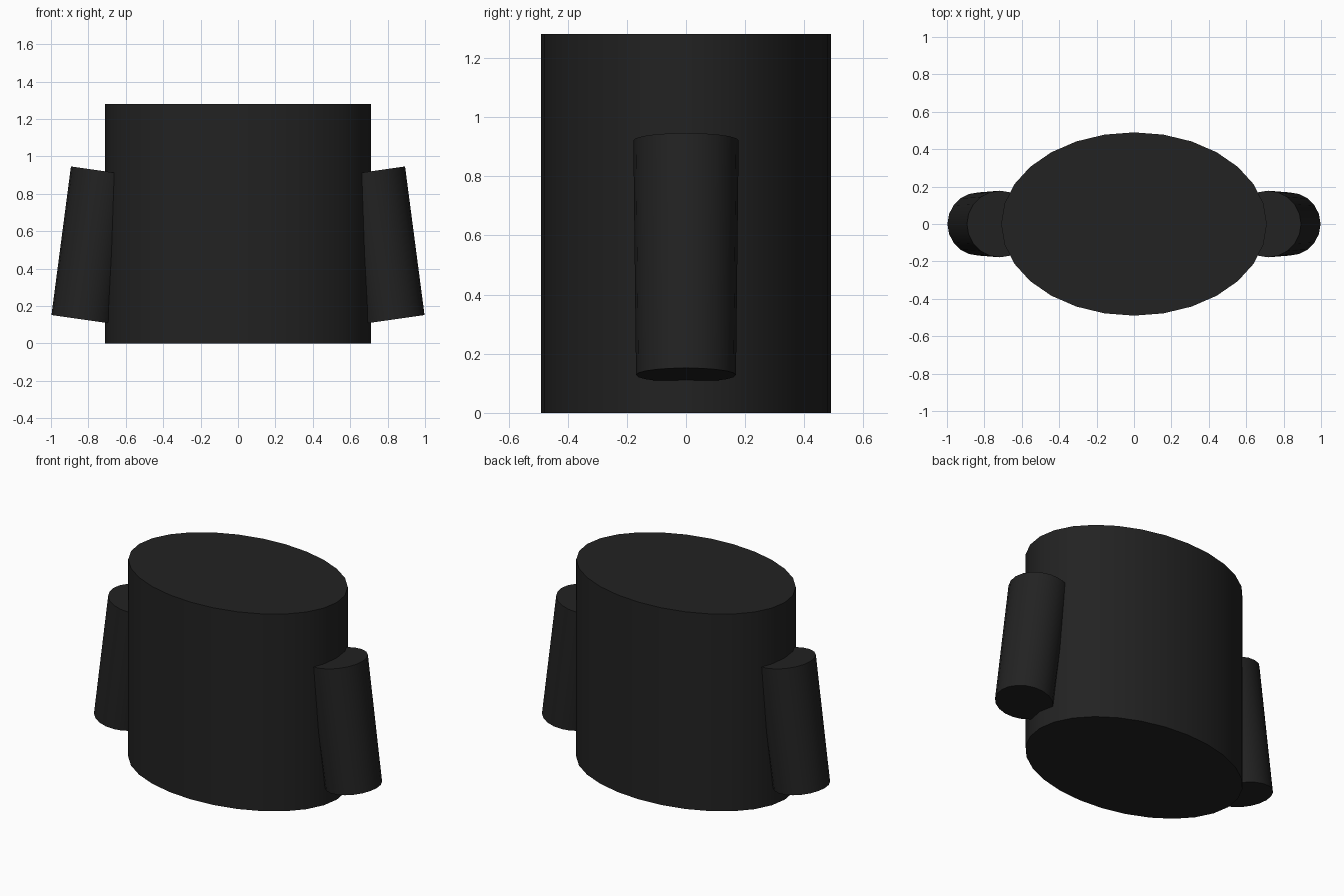
import bpy
import math
from mathutils import Vector

if "Cube" in bpy.data.objects:
    bpy.data.objects.remove(bpy.data.objects["Cube"], do_unlink=True)

# Single dark material
black = bpy.data.materials.new("soft_black")
black.use_nodes = True
colour = (0.016, 0.016, 0.016, 1)
black.diffuse_color = colour
black.node_tree.nodes["Principled BSDF"].inputs["Base Color"].default_value = colour


def finish(obj, name):
    obj.name = name
    obj.data.materials.append(black)
    bpy.ops.object.transform_apply(location=False, rotation=True, scale=True)
    bpy.ops.object.shade_smooth_by_angle(angle=math.radians(35))


# Oval torso
bpy.ops.mesh.primitive_cylinder_add(vertices=28, radius=1, depth=1.28, location=(0, 0, 0.64))
torso = bpy.context.object
torso.scale = (0.71, 0.49, 1)
finish(torso, "torso")

# Slightly tapered sleeves, leaning outwards towards the hem
for name, side in (("left_sleeve", 1), ("right_sleeve", -1)):
    top = Vector((0.717 * side, 0, 0.921))
    bottom = Vector((0.83 * side, 0, 0.128))
    axis = top - bottom
    bpy.ops.mesh.primitive_cone_add(vertices=20, radius1=0.169, radius2=0.178,
                                    depth=axis.length, location=(top + bottom) / 2)
    sleeve = bpy.context.object
    sleeve.rotation_euler = (0, math.atan2(axis.x, axis.z), 0)
    finish(sleeve, name)
